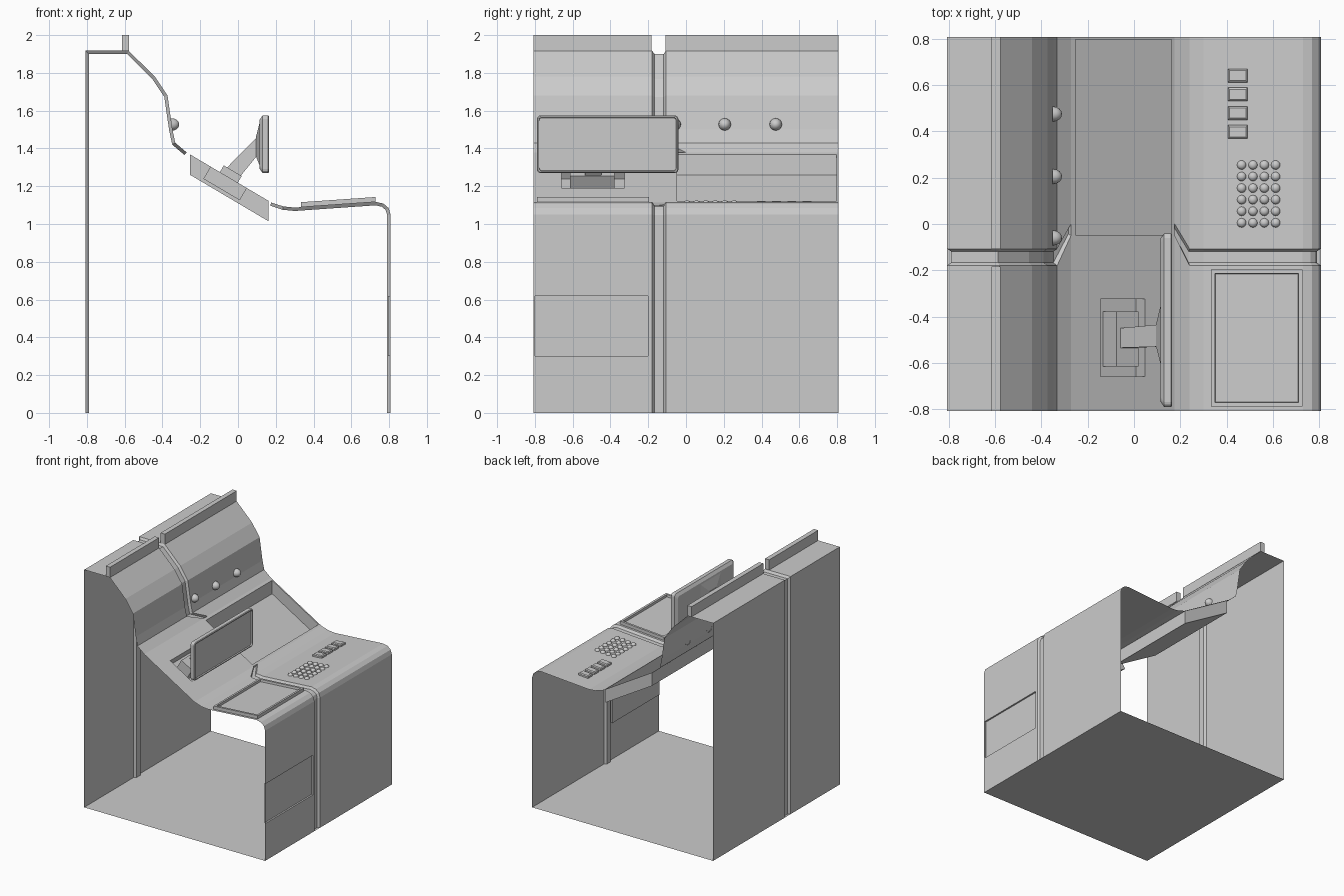
import bpy, bmesh, math
from mathutils import Vector, Matrix

if "Cube" in bpy.data.objects:
    bpy.data.objects.remove(bpy.data.objects["Cube"])

W = 0.808                                  # half width / half depth of the console


def finish(name, bm, smooth=False):
    me = bpy.data.meshes.new(name)
    bm.to_mesh(me)
    bm.free()
    ob = bpy.data.objects.new(name, me)
    bpy.context.collection.objects.link(ob)
    if smooth:
        for p in me.polygons:
            p.use_smooth = True
    return ob


def grid_faces(bm, rows):
    vs = [[bm.verts.new(p) for p in r] for r in rows]
    for a, b in zip(vs, vs[1:]):
        for j in range(len(a) - 1):
            bm.faces.new((a[j], b[j], b[j + 1], a[j + 1]))


def recess(bm, test, move):
    """Push the faces whose centre passes the test along a vector."""
    faces = [f for f in bm.faces if test(f.calc_center_median())]
    new = bmesh.ops.extrude_face_region(bm, geom=faces)["geom"]
    bmesh.ops.translate(bm, vec=Vector(move), verts=[g for g in new if isinstance(g, bmesh.types.BMVert)])
    left = [f for f in faces if f.is_valid]
    if left:
        bmesh.ops.delete(bm, geom=left, context='FACES_ONLY')


def loft(name, rings):
    """Skin a closed solid through rings of equal point count."""
    bm = bmesh.new()
    vs = [[bm.verts.new(p) for p in r] for r in rings]
    n = len(vs[0])
    for a, b in zip(vs, vs[1:]):
        for j in range(n):
            bm.faces.new((a[j], a[(j + 1) % n], b[(j + 1) % n], b[j]))
    bm.faces.new(vs[0])
    bm.faces.new(vs[-1])
    bmesh.ops.recalc_face_normals(bm, faces=bm.faces)
    return finish(name, bm)


def box(name, x0, x1, y0, y1, z0, z1):
    return loft(name, [[(x0, y0, z), (x1, y0, z), (x1, y1, z), (x0, y1, z)] for z in (z0, z1)])


def dome(name, loc, r, height, axis='Z', seg=12):
    bm = bmesh.new()
    bmesh.ops.create_uvsphere(bm, u_segments=seg, v_segments=8, radius=r)
    bmesh.ops.delete(bm, geom=[v for v in bm.verts if v.co.z < -0.001], context='VERTS')
    bmesh.ops.scale(bm, vec=(1, 1, height / r), verts=bm.verts)
    if axis == 'X':
        bmesh.ops.rotate(bm, cent=(0, 0, 0), matrix=Matrix.Rotation(math.pi / 2, 3, 'Y'), verts=bm.verts)
    bmesh.ops.translate(bm, vec=loc, verts=bm.verts)
    finish(name, bm, True)


# Shell panels: profile swept in y, with a seam groove that bends toward the tray
D = 0.018
STATIONS = [(-W, -W, 0), (-0.8, -0.8, 0), (-0.2, -0.2, 0), (-0.18, -0.05, 0), (-0.167, -0.043, D),
            (-0.118, -0.01, D), (-0.107, 0.0, 0), (W, W, 0)]


def shell(name, prof, tip):
    bm = bmesh.new()
    pts = [Vector(p) for p in prof]
    rows = []
    for i, p in enumerate(pts):
        ns = []
        for a, b in ((i - 1, i), (i, i + 1)):
            if a >= 0 and b < len(pts):
                d = (pts[b] - pts[a]).normalized()
                ns.append(Vector((d.y, -d.x)))
        n = (ns[0] + ns[-1]) / (1 + ns[0].dot(ns[-1]))
        at_tip = i == tip
        row, flat = [], []
        for y, ye, d in STATIONS:
            yy = ye if at_tip else y
            q = p + n * d
            row.append((q.x, yy, max(q.y, 0)))
            flat.append((p.x, yy, p.y))
        if i == 0:
            rows += [flat, row]
        elif i == len(pts) - 1:
            rows += [row, flat]
        else:
            rows.append(row)
    grid_faces(bm, rows)
    bmesh.ops.remove_doubles(bm, verts=bm.verts, dist=0.0005)
    return bm


left = [(-W, 0), (-W, 1.918), (-0.58, 1.918), (-0.44, 1.78), (-0.373, 1.68),
        (-0.347, 1.5), (-0.332, 1.43), (-0.272, 1.379)]
finish("back_panel", shell("back_panel", left, len(left) - 1))

right = [(0.176, 1.114), (0.24, 1.093), (0.30, 1.087), (0.73, 1.117), (0.77, 1.108),
         (0.797, 1.085), (W, 1.05), (W, 0.62), (W, 0.3), (W, 0)]
bm = shell("front_panel", right, 0)
recess(bm, lambda c: c.x > 0.8 and 0.3 < c.z < 0.62 and -0.8 < c.y < -0.2, (-0.013, 0, 0))
finish("front_panel", bm)

# Floor
bm = bmesh.new()
grid_faces(bm, [[(x, -W, 0), (x, W, 0)] for x in (W, -W)])
finish("floor", bm)

# Sloped tray with a long recess and a mount pocket
def tray_z(x):
    return 1.379 - (x + 0.272) * 0.265 / 0.448


ALONG = Vector((0.448, 0, -0.265)).normalized()
UP = Vector((0.265, 0, 0.448)).normalized()
bm = bmesh.new()
grid_faces(bm, [[(x, y, tray_z(x)) for y in (-W, -0.658, -0.325, -0.048, 0.797, W)]
                for x in (-0.272, -0.253, -0.145, 0.047, 0.161, 0.176)])
recess(bm, lambda c: -0.253 < c.x < 0.161 and -0.04 < c.y < 0.79, (0, 0, -0.108))
recess(bm, lambda c: -0.145 < c.x < 0.047 and -0.658 < c.y < -0.325, -0.075 * UP)
finish("tray", bm)

# Top ridge in two lengths
box("top_ridge_short", -0.615, -0.577, -W, -0.183, 1.917, 2.0)
box("top_ridge_long", -0.615, -0.577, -0.108, W, 1.917, 2.0)

# Monitor mount block, arm and back bracket
O = Vector((-0.25, 0, tray_z(-0.25)))
loft("mount_block", [[O + ALONG * s + UP * n + Vector((0, y, 0))
                      for s, y in ((0.179, -0.615), (0.289, -0.615), (0.289, -0.378), (0.179, -0.378))]
                     for n in (-0.075, 0.041)])
loft("monitor_arm", [
    [(-0.062, -0.535, 1.295), (0.01, -0.535, 1.25), (0.01, -0.45, 1.25), (-0.062, -0.45, 1.295)],
    [(0.1, -0.53, 1.46), (0.1, -0.53, 1.36), (0.1, -0.435, 1.36), (0.1, -0.435, 1.46)]])


def rrect(x, inset, r=0.02, seg=3):
    """Rounded rectangle in the monitor plane."""
    y0, y1, z0, z1 = -0.79 + inset, -0.04 - inset, 1.27 + inset, 1.575 - inset
    out = []
    for k, (cy, cz) in enumerate(((y1 - r, z1 - r), (y0 + r, z1 - r), (y0 + r, z0 + r), (y1 - r, z0 + r))):
        for s in range(seg + 1):
            a = math.pi / 2 * (k + s / seg)
            out.append((x, cy + r * math.cos(a), cz + r * math.sin(a)))
    return out


loft("monitor_bracket", [[(x, -0.48 + sy * hy, z0 if sz < 0 else z1)
                          for sy, sz in ((-1, -1), (1, -1), (1, 1), (-1, 1))]
                         for x, hy, z0, z1 in ((0.096, 0.05, 1.355, 1.465), (0.118, 0.14, 1.3, 1.55))])
loft("monitor", [rrect(0.115, 0.022), rrect(0.13, 0), rrect(0.160, 0), rrect(0.165, 0.004),
                 rrect(0.165, 0.011, 0.014), rrect(0.155, 0.013, 0.014)])


# Parts on the sloped console top
def deck(x):
    return 1.087 + (x - 0.30) * 0.03 / 0.43


def deck_ring(x0, x1, y0, y1, h, i=0):
    return [(x, y, deck(x) + h) for x, y in
            ((x0 + i, y0 + i), (x1 - i, y0 + i), (x1 - i, y1 - i), (x0 + i, y1 - i))]


P = (0.333, 0.728, -0.788, -0.197)
loft("desk_screen", [deck_ring(*P, 0), deck_ring(*P, 0.026), deck_ring(*P, 0.026, 0.017),
                     deck_ring(*P, 0.008, 0.019)])
for k in range(4):
    y = 0.641 - k * 0.081
    B = (0.406, 0.491, y - 0.029, y + 0.029)
    loft(f"key_{k + 1}", [deck_ring(*B, 0), deck_ring(*B, 0.013), deck_ring(*B, 0.019, 0.007)])
for i in range(4):
    for j in range(6):
        x, y = 0.465 + i * 0.049, 0.005 + j * 0.05
        dome(f"round_button_{i * 6 + j + 1}", (x, y, deck(x)), 0.02, 0.016)

# Round lamps on the back panel
for k, y in enumerate((-0.06, 0.205, 0.475)):
    dome(f"lamp_{k + 1}", (-0.351, y, 1.527), 0.033, 0.04, 'X', 16)
